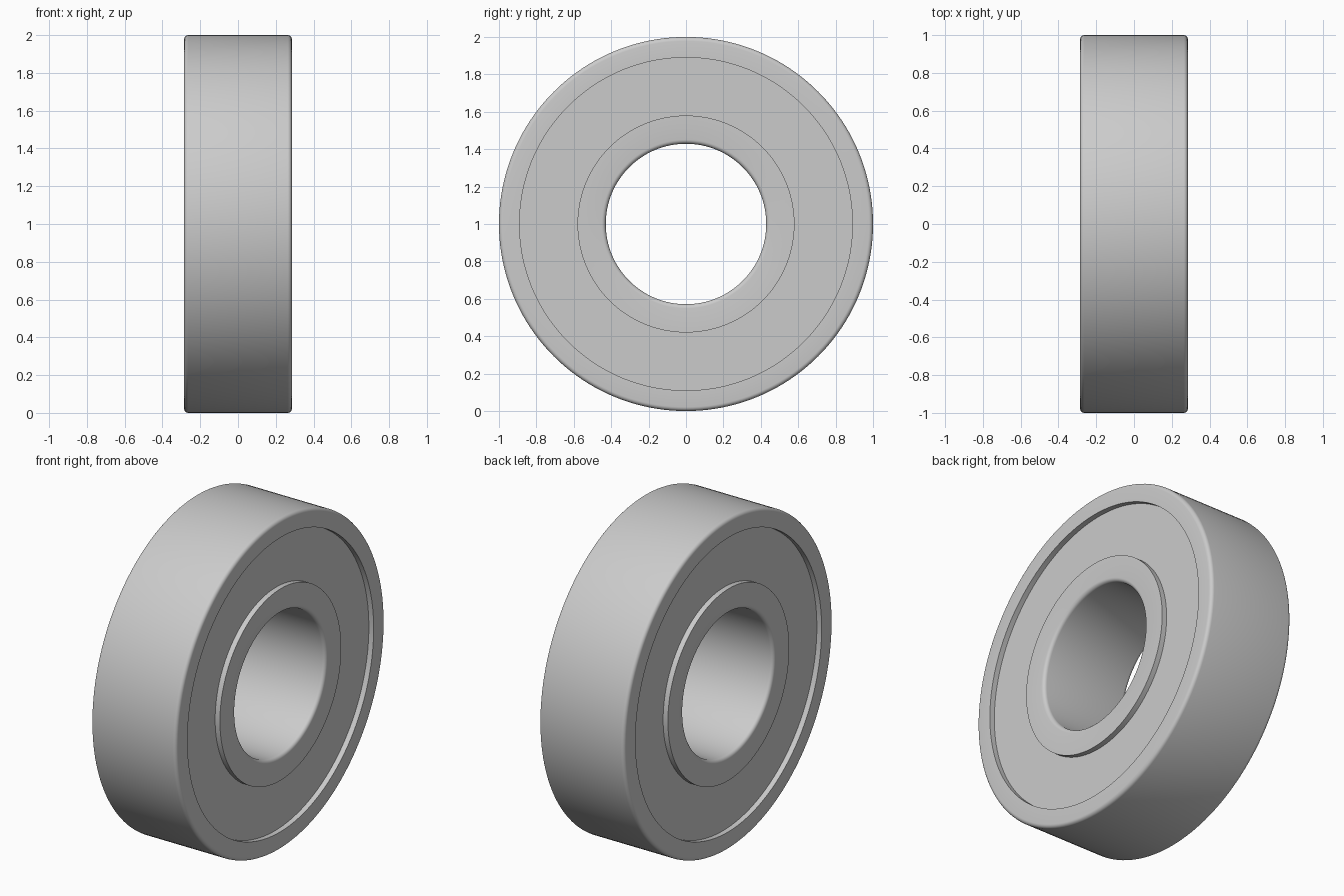
import bpy, bmesh, math

if "Cube" in bpy.data.objects:
    bpy.data.objects.remove(bpy.data.objects["Cube"])

SEGMENTS = 160
HALF_W = 0.285      # half of the bearing width
FILLET = 0.022
RECESS = 0.032      # depth of the shields below the ring faces


def fillet(cx, r, start):
    """Quarter arc in (x, radius) space, centred on (cx, r)."""
    return [(cx + FILLET * math.cos(start + i * math.pi / 10),
             r + FILLET * math.sin(start + i * math.pi / 10)) for i in range(6)]


def lathe(name, profile):
    """Revolve a closed (x, radius) profile around the x axis at z = 1."""
    bm = bmesh.new()
    rings = []
    for s in range(SEGMENTS):
        a = 2 * math.pi * s / SEGMENTS
        rings.append([bm.verts.new((x, r * math.sin(a), r * math.cos(a)))
                      for x, r in profile])
    n = len(profile)
    for s in range(SEGMENTS):
        p, q = rings[s], rings[(s + 1) % SEGMENTS]
        for i in range(n):
            j = (i + 1) % n
            bm.faces.new((p[i], p[j], q[j], q[i]))
    bmesh.ops.recalc_face_normals(bm, faces=bm.faces)
    mesh = bpy.data.meshes.new(name)
    bm.to_mesh(mesh)
    bm.free()
    obj = bpy.data.objects.new(name, mesh)
    obj.location.z = 1
    bpy.context.collection.objects.link(obj)
    bpy.ops.object.select_all(action='DESELECT')
    obj.select_set(True)
    bpy.context.view_layer.objects.active = obj
    bpy.ops.object.shade_smooth_by_angle(angle=math.radians(30))
    return obj


e = HALF_W - FILLET

# Outer ring: rounded outside corners, sharp inner lip
lathe("outer_ring",
      [(-HALF_W, 0.89), (HALF_W, 0.89)]
      + fillet(e, 1 - FILLET, 0)
      + fillet(-e, 1 - FILLET, math.pi / 2))

# Inner ring: rounded bore corners, sharp outer lip
BORE = 0.429
lathe("inner_ring",
      [(HALF_W, 0.58), (-HALF_W, 0.58)]
      + fillet(-e, BORE + FILLET, math.pi)
      + fillet(e, BORE + FILLET, 1.5 * math.pi))

# Recessed shields closing the gap on both sides
for side, name in ((-1, "left_shield"), (1, "right_shield")):
    outer = side * (HALF_W - RECESS)
    inner = outer - side * 0.03
    lathe(name, [(outer, 0.575), (outer, 0.895), (inner, 0.895), (inner, 0.575)])
